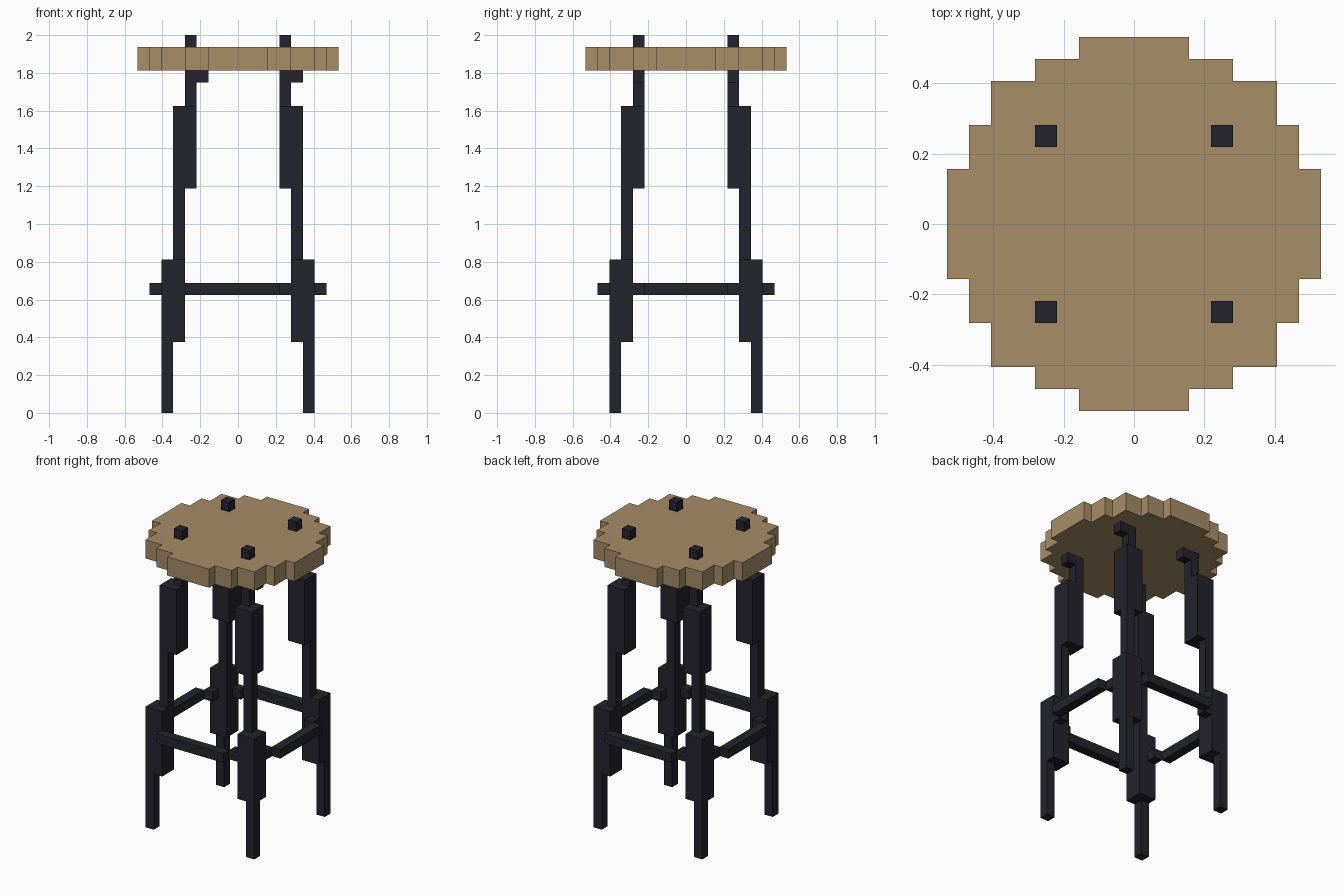
import bpy
import bmesh
from mathutils import Matrix

cube = bpy.data.objects.get("Cube")
if cube:
    bpy.data.objects.remove(cube, do_unlink=True)

U = 0.0625  # one block


def make_material(name, rgb):
    mat = bpy.data.materials.new(name)
    mat.use_nodes = True
    mat.diffuse_color = (*rgb, 1)
    bsdf = mat.node_tree.nodes["Principled BSDF"]
    bsdf.inputs["Base Color"].default_value = (*rgb, 1)
    bsdf.inputs["Roughness"].default_value = 0.8
    return mat


WOOD = make_material("light_wood", (0.386, 0.266, 0.136))
DARK = make_material("dark_metal", (0.017, 0.017, 0.026))


def finish(name, bm, mat):
    bmesh.ops.recalc_face_normals(bm, faces=bm.faces)
    mesh = bpy.data.meshes.new(name)
    bm.to_mesh(mesh)
    bm.free()
    mesh.materials.append(mat)
    obj = bpy.data.objects.new(name, mesh)
    bpy.context.collection.objects.link(obj)
    return obj


def boxes_object(name, boxes, mat):
    """Each box is (x range, y range, z range) in blocks."""
    bm = bmesh.new()
    for ranges in boxes:
        size = [abs(b - a) * U for a, b in ranges]
        mid = [(a + b) / 2 * U for a, b in ranges]
        bmesh.ops.create_cube(
            bm, size=1,
            matrix=Matrix.Translation(mid) @ Matrix.Diagonal((*size, 1)))
    return finish(name, bm, mat)


# Seat: stepped disc outline, one quarter mirrored around, then extruded
quarter = [(8.5, 2.5), (7.5, 2.5), (7.5, 4.5), (6.5, 4.5), (6.5, 6.5),
           (4.5, 6.5), (4.5, 7.5), (2.5, 7.5), (2.5, 8.5)]
half = quarter + [(-x, y) for x, y in reversed(quarter)]
outline = half + [(-x, -y) for x, y in half]
bm = bmesh.new()
base = bm.faces.new([bm.verts.new((x * U, y * U, 29 * U)) for x, y in outline])
top = bmesh.ops.extrude_face_region(bm, geom=[base], use_keep_orig=True)
bmesh.ops.translate(bm, vec=(0, 0, 2 * U),
                    verts=[g for g in top["geom"] if isinstance(g, bmesh.types.BMVert)])
finish("seat", bm, WOOD)

# Legs: square sections stepping inward as they rise (inner, outer, bottom, top)
SECTIONS = [(5.5, 6.5, 0, 6), (4.5, 6.5, 6, 13), (4.5, 5.5, 13, 19),
            (3.5, 5.5, 19, 26), (3.5, 4.5, 26, 32)]
for sx, side in ((1, "left"), (-1, "right")):
    for sy, end in ((-1, "front"), (1, "back")):
        boxes_object(f"{end}_{side}_leg",
                     [((sx * a, sx * b), (sy * a, sy * b), (lo, hi))
                      for a, b, lo, hi in SECTIONS], DARK)
        # Small bracket under the seat, always on the +x side of the leg
        x = 4.5 if sx > 0 else -3.5
        boxes_object(f"{end}_{side}_bracket",
                     [((x, x + 1), (sy * 3.5, sy * 4.5), (28, 29))], DARK)

# Foot rails: bar one block outside the legs, with short steps joining them
Z = (10, 11)
front_rail = [((-4.5, 3.5), (-7.5, -6.5), Z), ((3.5, 4.5), (-6.5, -5.5), Z)]
left_rail = [((6.5, 7.5), (-3.5, 3.5), Z),
             ((5.5, 6.5), (-4.5, -3.5), Z), ((5.5, 6.5), (3.5, 4.5), Z)]


def half_turn(boxes):
    return [((-x[1], -x[0]), (-y[1], -y[0]), z) for x, y, z in boxes]


boxes_object("front_foot_rail", front_rail, DARK)
boxes_object("back_foot_rail", half_turn(front_rail), DARK)
boxes_object("left_foot_rail", left_rail, DARK)
boxes_object("right_foot_rail", half_turn(left_rail), DARK)
